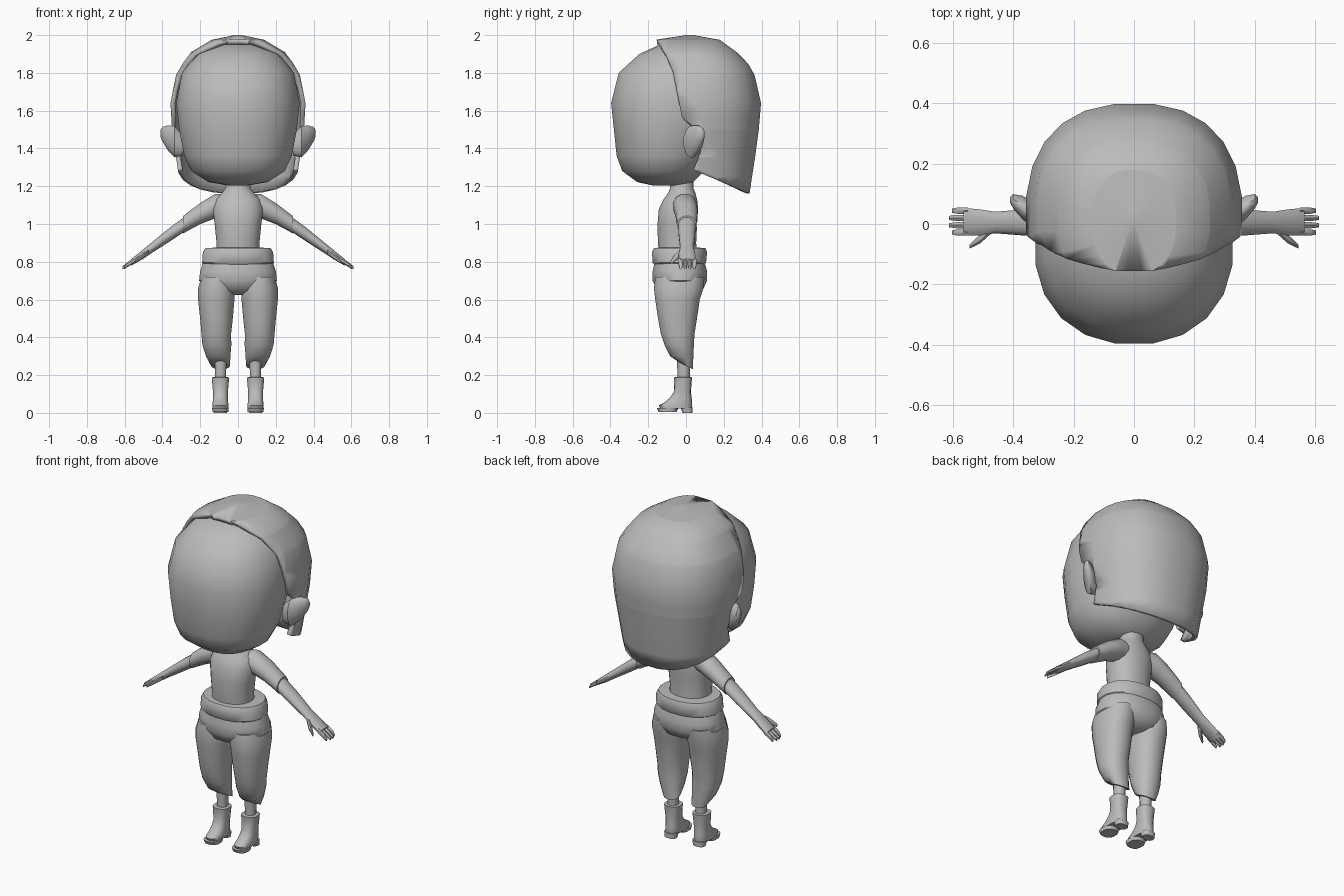
import bpy, bmesh
from math import sin, cos, pi, radians
from mathutils import Vector

cube = bpy.data.objects.get("Cube")
if cube:
    bpy.data.objects.remove(cube)

grey = bpy.data.materials.new("plain grey")
grey.use_nodes = True
grey.diffuse_color = (0.5, 0.5, 0.5, 1)
grey.node_tree.nodes["Principled BSDF"].inputs["Base Color"].default_value = (0.5, 0.5, 0.5, 1)


def outline(sides, power):
    """Unit superellipse as (a, b) pairs."""
    pts = []
    for i in range(sides):
        t = 2 * pi * (i + 0.5) / sides
        c, s = cos(t), sin(t)
        pts.append((abs(c) ** (2 / power) * (1 if c > 0 else -1),
                    abs(s) ** (2 / power) * (1 if s > 0 else -1)))
    return pts


def upright(rings, cx=0, sides=20, power=2.2):
    """Horizontal rings given as (z, half width, front y, back y[, centre x])."""
    return [[Vector(((r[4] if len(r) > 4 else cx) + a * r[1],
                     (r[2] + r[3]) / 2 + b * (r[3] - r[2]) / 2, r[0]))
             for a, b in outline(sides, power)] for r in rings]


def sideways(rings, sides=12):
    """Rings facing x given as (x, y, z, half depth, half height)."""
    return [[Vector((x, y + a * ry, z + b * rz)) for a, b in outline(sides, 2)]
            for x, y, z, ry, rz in rings]


def loft(rings):
    bm = bmesh.new()
    loops = [[bm.verts.new(p) for p in ring] for ring in rings]
    n = len(loops[0])
    for low, high in zip(loops, loops[1:]):
        for i in range(n):
            j = (i + 1) % n
            bm.faces.new((low[i], low[j], high[j], high[i]))
    bm.faces.new(loops[0])
    bm.faces.new(loops[-1])
    bmesh.ops.recalc_face_normals(bm, faces=bm.faces)
    return bm


def finish(name, bm, mirror=False, smooth=50):
    mesh = bpy.data.meshes.new(name)
    bm.to_mesh(mesh)
    bm.free()
    mesh.materials.append(grey)
    mesh.shade_smooth()
    mesh.set_sharp_from_angle(angle=radians(smooth))
    obj = bpy.data.objects.new(name, mesh)
    bpy.context.collection.objects.link(obj)
    if mirror:
        obj.modifiers.new("both sides", 'MIRROR')
    return obj


# Head
finish("head", loft(upright([
    (1.205, .06, -.18, -.02), (1.222, .16, -.26, .04), (1.28, .25, -.34, .1),
    (1.36, .288, -.37, .15), (1.5, .315, -.385, .2), (1.64, .33, -.4, .25),
    (1.8, .30, -.36, .25), (1.9, .22, -.25, .2), (1.95, .13, -.14, .14)])))

# Hair: a rounded shell, sheared so that one flat cut leaves a curved front edge
hair_rings = [(1.1, .285, -.3, .33), (1.25, .315, -.34, .352), (1.35, .33, -.36, .368),
              (1.5, .352, -.36, .388), (1.64, .36, -.36, .4), (1.79, .33, -.3, .365),
              (1.85, .295, -.27, .33), (1.91, .25, -.23, .27), (1.975, .14, -.165, .18),
              (2.0, .02, 0, .04)]
edge = [(1.1, .04), (1.29, .04), (1.38, .08), (1.5, .06), (1.56, -.02),
        (1.71, -.05), (1.81, -.07), (1.9, -.11), (1.975, -.155), (2.0, -.16)]


def along(table, z):
    for (z0, v0), (z1, v1) in zip(table, table[1:]):
        if z <= z1:
            return v0 + (v1 - v0) * (z - z0) / (z1 - z0)
    return table[-1][1]


hair = loft(upright(hair_rings, sides=24, power=2.4))


def cut(bm, point, normal):
    geom = bm.verts[:] + bm.edges[:] + bm.faces[:]
    bmesh.ops.bisect_plane(bm, geom=geom, plane_co=point, plane_no=normal, clear_outer=True)


for z, _ in edge[1:-1]:
    geom = hair.verts[:] + hair.edges[:] + hair.faces[:]
    bmesh.ops.bisect_plane(hair, geom=geom, plane_co=(0, 0, z), plane_no=(0, 0, 1))
for v in hair.verts:
    v.co.y -= along(edge, v.co.z)
cut(hair, (0, 0, 0), (0, -1, 0))
for v in hair.verts:
    v.co.y += along(edge, v.co.z)
cut(hair, (0, .04, 1.285), (0, -.42, -1))
shell = finish("hair", hair).modifiers.new("thickness", 'SOLIDIFY')
shell.thickness = .025
shell.offset = -1

# Ears, flaring out and back
finish("ears", loft(sideways([
    (.29, .03, 1.42, .03, .06), (.335, .03, 1.435, .045, .085), (.37, .055, 1.455, .04, .07),
    (.40, .075, 1.475, .025, .04), (.41, .08, 1.48, .01, .02)])), True)

# Torso with neck
finish("torso", loft(upright([
    (.82, .12, -.14, .06), (.9, .115, -.15, .055), (1.0, .125, -.152, .06),
    (1.08, .135, -.145, .065), (1.13, .12, -.12, .06), (1.165, .085, -.095, .05),
    (1.19, .067, -.085, .04), (1.26, .065, -.08, .04)])))

# Arms: sleeve, then bare forearm with palm
finish("sleeves", loft(sideways([
    (.04, -.02, 1.10, .06, .055), (.12, -.005, 1.095, .065, .067), (.2, .003, 1.055, .06, .058),
    (.27, .005, 1.01, .055, .05), (.29, .005, .996, .054, .048)])), True)
finish("forearms", loft(sideways([
    (.26, .005, 1.015, .047, .042), (.36, .005, .945, .045, .038), (.46, .005, .872, .037, .029),
    (.51, .005, .835, .045, .025), (.565, .008, .797, .047, .018)])), True)
for i in range(4):
    y = -.028 + i * .024
    reach = .612 if i in (1, 2) else .602
    finish(f"finger_{i + 1}", loft(sideways([
        (.55, y, .807, .012, .014), (.585, y, .785, .012, .013),
        (reach, y, .768, .008, .008)], 6)), True)
finish("thumbs", loft(sideways([
    (.475, -.015, .855, .02, .02), (.51, -.05, .828, .016, .016),
    (.545, -.075, .80, .007, .009)], 8)), True)

# Trousers: waistband, hips and baggy legs
finish("waistband", loft(upright([
    (.78, .175, -.165, .095), (.795, .192, -.178, .108), (.85, .188, -.182, .113),
    (.872, .175, -.172, .105), (.875, .125, -.145, .07)])), smooth=40)
finish("hips", loft(upright([
    (.625, .07, -.1, .04), (.65, .15, -.155, .09), (.70, .208, -.178, .113),
    (.75, .203, -.178, .113), (.80, .185, -.168, .1)])))
legs = loft(upright([
    (.25, .05, -.04, .037, .092), (.3, .066, -.085, .04, .105), (.36, .078, -.115, .043, .112),
    (.42, .08, -.135, .047, .115), (.5, .088, -.15, .06, .114), (.6, .098, -.165, .075, .115),
    (.66, .1, -.172, .095, .113), (.72, .085, -.165, .1, .11)], sides=16))
for v in legs.verts:
    if v.co.z < .26:
        v.co.z -= v.co.y * .5  # hem drops towards the back
finish("trouser_legs", legs, True)

# Ankles and boots
finish("ankles", loft(upright([
    (.15, .03, -.045, .02), (.21, .03, -.045, .02), (.3, .035, -.05, .025)],
    cx=.092, sides=10)), True)
finish("boots", loft(upright([
    (.022, .042, -.135, .03), (.04, .043, -.145, .033), (.055, .042, -.115, .032),
    (.08, .04, -.085, .03), (.11, .04, -.065, .026), (.165, .045, -.062, .03),
    (.188, .047, -.064, .032), (.19, .03, -.045, .02)],
    cx=.093, sides=14, power=2.6)), True, 40)
finish("soles", loft(upright([
    (.005, .043, -.145, -.05), (.026, .045, -.155, -.04)], cx=.093, sides=14, power=2.6)), True, 40)
finish("heels", loft(upright([
    (0, .036, -.02, .035), (.03, .04, -.03, .036)], cx=.093, sides=12, power=2.6)), True, 40)
